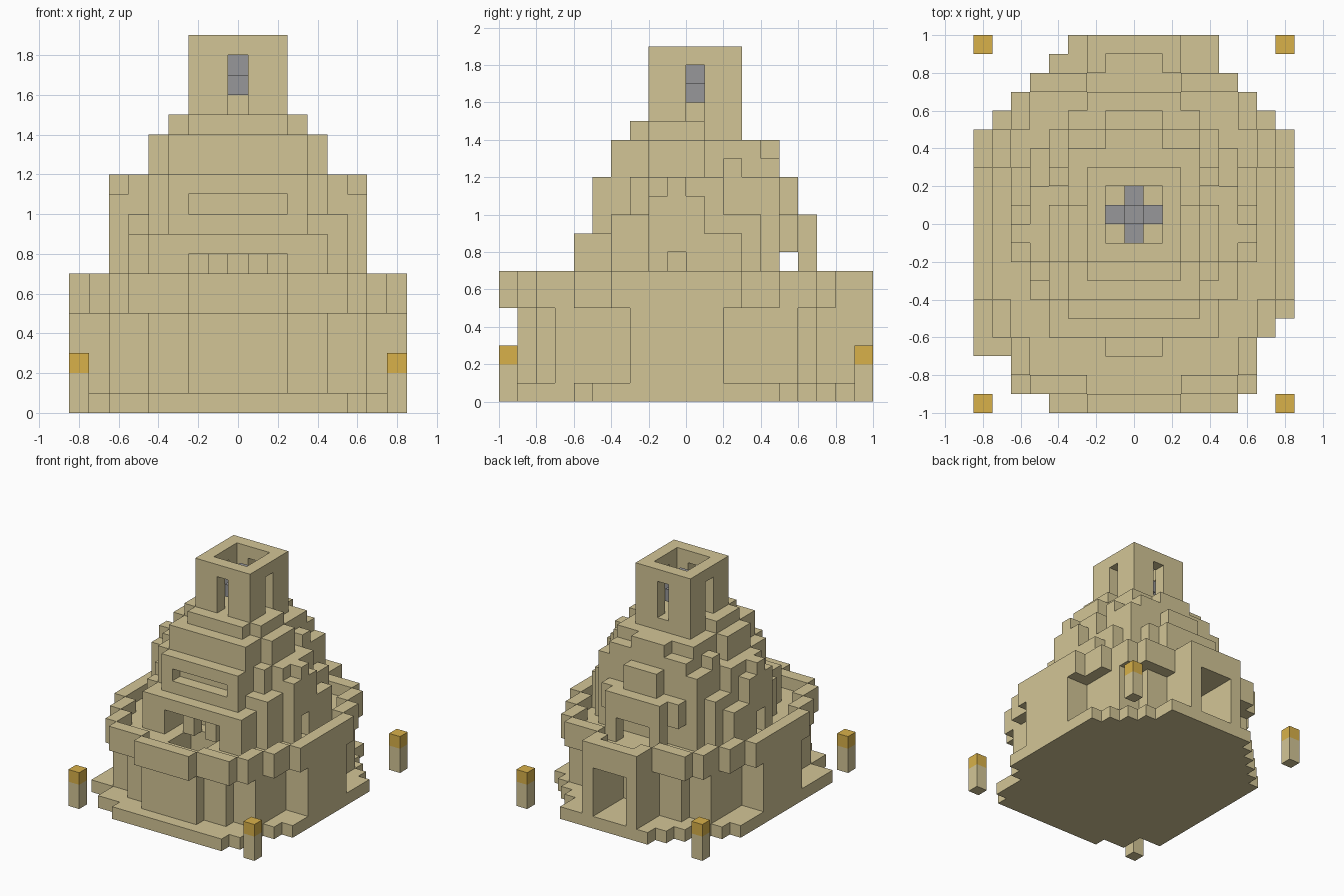
import bpy
import bmesh
from itertools import product

old = bpy.data.objects.get("Cube")
if old:
    bpy.data.objects.remove(old, do_unlink=True)

U = 0.1  # size of one block


def material(name, rgb):
    m = bpy.data.materials.new(name)
    m.use_nodes = True
    m.diffuse_color = (*rgb, 1)
    m.node_tree.nodes["Principled BSDF"].inputs["Base Color"].default_value = (*rgb, 1)
    return m


SAND = material("sandstone", (0.65, 0.56, 0.305))
GOLD = material("gold", (0.69, 0.44, 0.068))
GREY = material("grey metal", (0.31, 0.31, 0.32))


def span(xs, ys, zs):
    """Blocks filling half-open integer ranges."""
    return set(product(range(*xs), range(*ys), range(*zs)))


def box(w, y0, y1, z0, z1):
    """Blocks mirrored about the middle column, w columns to each side."""
    return span((-w, w + 1), (y0, y1), (z0, z1))


def plan(rows, z0, z1):
    return set().union(*(box(w, a, b, z0, z1) for w, a, b in rows))


def sides(w0, w1, y0, y1, z0, z1):
    """Blocks on both sides, between columns w0 and w1."""
    return box(w1, y0, y1, z0, z1) - box(w0 - 1, y0, y1, z0, z1)


def build(name, cells, mat):
    """Skin the outer faces of a set of blocks."""
    bm = bmesh.new()
    verts = {}

    def vert(p):
        if p not in verts:
            verts[p] = bm.verts.new(((p[0] - 0.5) * U, p[1] * U, p[2] * U))
        return verts[p]

    for c in sorted(cells):
        for axis, step in product(range(3), (0, 1)):
            n = list(c)
            n[axis] += 2 * step - 1
            if tuple(n) in cells:
                continue
            a, b = (axis + 1) % 3, (axis + 2) % 3
            ring = []
            for da, db in ((0, 0), (1, 0), (1, 1), (0, 1)):
                p = list(c)
                p[axis] += step
                p[a] += da
                p[b] += db
                ring.append(vert(tuple(p)))
            bm.faces.new(ring if step else ring[::-1])
    me = bpy.data.meshes.new(name)
    bm.to_mesh(me)
    bm.free()
    me.materials.append(mat)
    ob = bpy.data.objects.new(name, me)
    bpy.context.collection.objects.link(ob)
    return ob


# Base plate: slightly lopsided stepped disc, given as x range and y range
base = set()
for x0, x1, y0, y1 in ((-8, -6, -7, 5), (-7, -6, -7, 6), (-6, -4, -9, 7), (-5, -4, -9, 8),
                       (-4, -3, -10, 9), (-3, 5, -10, 10), (5, 6, -10, 8),
                       (6, 7, -9, 7), (7, 8, -6, 6), (8, 9, -5, 5)):
    base |= span((x0, x1), (y0, y1), (0, 1))
build("base_plate", base, SAND)

# Outer wall with flush bays at the sides, a back porch and its doorway
front_well = box(1, -7, -4, 1, 6)
wall = plan([(2, -9, 8), (4, -8, 7), (6, -7, 6), (8, -3, 2), (2, 0, 10)], 1, 5)
build("outer_wall", wall - box(1, 6, 10, 1, 5) - front_well, SAND)

# Overhanging parapet: a floor and a one-block rim
outline = plan([(2, -10, 10), (5, -9, 8), (6, -8, 7), (7, -6, 5), (8, -4, 3)], 5, 6)
rim = {(x, y, 6) for x, y, z in outline
       if any((x + i, y + j, z) not in outline for i, j in ((1, 0), (-1, 0), (0, 1), (0, -1)))}
build("parapet", (outline - front_well) | rim, SAND)

# Stepped temple: mirrored tiers (half width, front, back, top)
temple = set()
for w, y0, y1, top in ((4, -6, 4, 9), (5, -4, 4, 9), (5, -3, 3, 10), (6, -2, 1, 11),
                       (6, -1, 0, 12), (5, -2, 1, 12), (3, -5, 4, 12), (4, -3, 5, 12),
                       (3, -4, 4, 14), (4, -2, 1, 14), (2, -3, 3, 15), (3, -2, 1, 15),
                       (2, 3, 7, 10), (3, 3, 6, 10), (1, 3, 6, 12), (1, 3, 5, 14)):
    temple |= box(w, y0, y1, 6, top)
# Buttresses and merlons along the flanks
for w0, w1, y0, y1, top in ((5, 5, 0, 2, 12), (4, 4, 2, 3, 13), (2, 3, 3, 5, 13),
                            (5, 5, 3, 4, 10), (6, 6, 1, 3, 9)):
    temple |= sides(w0, w1, y0, y1, 6, top)
# The front corners differ: low ledge on the left, tall pier on the right
temple |= span((4, 6), (-4, -3), (6, 10)) | span((-4, -3), (-4, -3), (6, 12))
# Front gallery, upper slot, side windows, back passage
temple -= box(2, -6, -3, 6, 8) | box(2, -5, -4, 10, 11)
temple -= sides(5, 6, -1, 0, 6, 8)
temple -= box(6, 5, 6, 6, 8) | box(1, 6, 7, 6, 8)
# Gallery pillars
temple |= sides(1, 1, -5, -4, 6, 8)
build("temple", temple, SAND)

# Hollow top tower with a tall window on every side
tower = box(2, -2, 3, 15, 19) - box(1, -1, 2, 15, 19)
tower -= box(0, -2, 3, 15, 18) | box(2, 0, 1, 15, 18)
build("tower", tower, SAND)
build("bell_stand", box(0, 0, 1, 15, 16), SAND)

# Cross-shaped bell inside the tower
build("bell", box(0, -1, 2, 16, 17) | box(1, 0, 1, 16, 17) | box(0, 0, 1, 17, 18), GREY)

# Four corner posts with golden caps
for sx, x in (("right", -8), ("left", 8)):
    for sy, y in (("front", -10), ("back", 9)):
        build(f"{sy}_{sx}_post", span((x, x + 1), (y, y + 1), (0, 2)), SAND)
        build(f"{sy}_{sx}_post_cap", span((x, x + 1), (y, y + 1), (2, 3)), GOLD)
